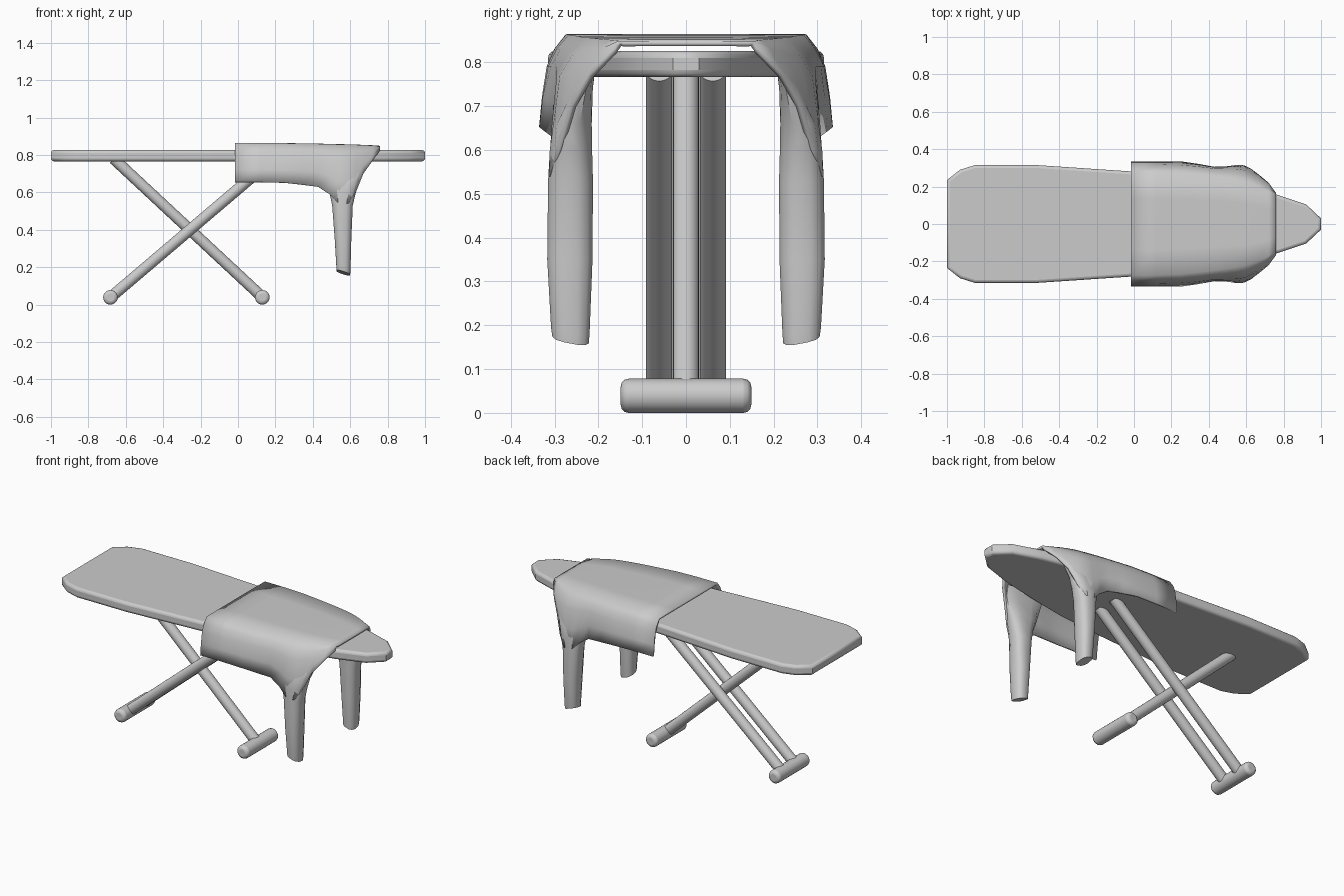
import bpy, bmesh, math
from mathutils import Vector

if "Cube" in bpy.data.objects:
    bpy.data.objects.remove(bpy.data.objects["Cube"])


def make(name, verts, faces, angle=40, fix=True):
    me = bpy.data.meshes.new(name)
    me.from_pydata(verts, [], faces)
    if fix:
        bm = bmesh.new()
        bm.from_mesh(me)
        bmesh.ops.recalc_face_normals(bm, faces=bm.faces)
        bm.to_mesh(me)
        bm.free()
    ob = bpy.data.objects.new(name, me)
    bpy.context.collection.objects.link(ob)
    smooth(ob, angle)
    return ob


def smooth(ob, angle):
    bpy.ops.object.select_all(action='DESELECT')
    ob.select_set(True)
    bpy.context.view_layer.objects.active = ob
    bpy.ops.object.shade_smooth_by_angle(angle=math.radians(angle))


def bevel(ob, width, segments):
    m = ob.modifiers.new("bevel", 'BEVEL')
    m.width, m.segments = width, segments
    m.limit_method, m.angle_limit = 'ANGLE', math.radians(60)


def rod(name, a, b, r):
    a, b = Vector(a), Vector(b)
    bpy.ops.mesh.primitive_cylinder_add(vertices=20, radius=r, depth=(b - a).length,
                                        location=(a + b) / 2)
    ob = bpy.context.object
    ob.name = name
    ob.rotation_euler = (b - a).to_track_quat('Z', 'Y').to_euler()
    smooth(ob, 40)
    return ob


# Board: mirrored outline, extruded, rounded rim
half = [(-1, .235), (-.93, .29), (-.85, .315), (-.52, .315), (0, .28), (.3, .25),
        (.55, .205), (.76, .158), (.92, .105), (1, .03)]
outline = [(x, -y) for x, y in half] + [(x, y) for x, y in reversed(half)]
n = len(outline)
verts = [(x, y, z) for z in (.766, .826) for x, y in outline]
faces = [tuple(range(n)), tuple(range(n, 2 * n))]
faces += [(i, (i + 1) % n, n + (i + 1) % n, n + i) for i in range(n)]
board = make("board", verts, faces)
bevel(board, .016, 3)

# Crossed legs and foot bars
rod("single_leg", (.13, 0, .04), (-.665, 0, .78), .03)
for s, side in ((-1, "front"), (1, "back")):
    rod("double_leg_" + side, (-.68, s * .061, .04), (.19, s * .061, .78), .03)
for x, side in ((-.682, "left"), (.13, "right")):
    bevel(rod("foot_bar_" + side, (x, -.149, .039), (x, .149, .039), .039), .018, 3)

# Garment body draped over the board: x, top edge, side crease, lower hem
stations = [(-.015, .275, .863, .318, .79, .335, .655),
            (.12, .273, .864, .318, .79, .335, .655),
            (.25, .268, .863, .315, .79, .335, .652),
            (.34, .258, .861, .308, .79, .322, .642),
            (.43, .247, .860, .297, .79, .306, .63),
            (.49, .24, .858, .295, .78, .308, .59),
            (.54, .232, .857, .295, .77, .314, .54),
            (.59, .222, .856, .288, .77, .314, .54),
            (.63, .21, .855, .268, .77, .292, .60),
            (.67, .195, .853, .245, .785, .262, .70),
            (.72, .17, .851, .205, .805, .22, .77),
            (.76, .145, .848, .158, .84, .165, .825)]
verts, faces = [], []
for x, yt, zt, ys, zs, yb, zb in stations:
    prof = [(yb, zb), ((ys + yb) / 2 + .002, (zs + zb) / 2), (ys, zs),
            ((yt + ys) / 2 + .004, (zt + zs) / 2 + .004), (yt, zt), (yt * .5, zt + .001)]
    row = [(-y, z) for y, z in prof] + [(0, zt + .001)] + [(y, z) for y, z in reversed(prof)]
    verts += [(x, y, z) for y, z in row]
w = len(row)
for i in range(len(stations) - 1):
    for j in range(w - 1):
        a = i * w + j
        faces.append((a, a + w, a + w + 1, a + 1))
body = make("garment_body", verts, faces, 60, fix=False)
m = body.modifiers.new("thickness", 'SOLIDIFY')
m.thickness, m.offset = .012, -1

# Hanging sleeves: z, x min, x max, inner y, outer y; slanted cuff
rings = [(.17, .525, .6, .221, .306), (.19, .525, .602, .219, .309),
         (.35, .516, .607, .212, .318), (.53, .502, .615, .211, .316),
         (.60, .487, .632, .213, .312), (.66, .465, .65, .214, .304),
         (.74, .45, .685, .212, .262), (.80, .44, .69, .205, .222)]
seg = 12
for s, side in ((-1, "front"), (1, "back")):
    verts, faces = [], []
    for k, (z, x0, x1, y0, y1) in enumerate(rings):
        for i in range(seg):
            a = math.tau * (i + .5) / seg
            c, d = math.cos(a), math.sin(a)
            # squarish oval
            c, d = math.copysign(abs(c) ** .75, c), math.copysign(abs(d) ** .75, d)
            tilt = -.012 * c if k < 2 else 0
            tilt += .008 * d if k < 2 else 0
            verts.append(((x0 + x1) / 2 + c * (x1 - x0) / 2,
                          s * ((y0 + y1) / 2 + d * (y1 - y0) / 2), z + tilt))
    for k in range(len(rings) - 1):
        for i in range(seg):
            j = (i + 1) % seg
            faces.append((k * seg + i, k * seg + j, (k + 1) * seg + j, (k + 1) * seg + i))
    faces += [tuple(range(seg)), tuple(range((len(rings) - 1) * seg, len(rings) * seg))]
    make("sleeve_" + side, verts, faces, 50)
